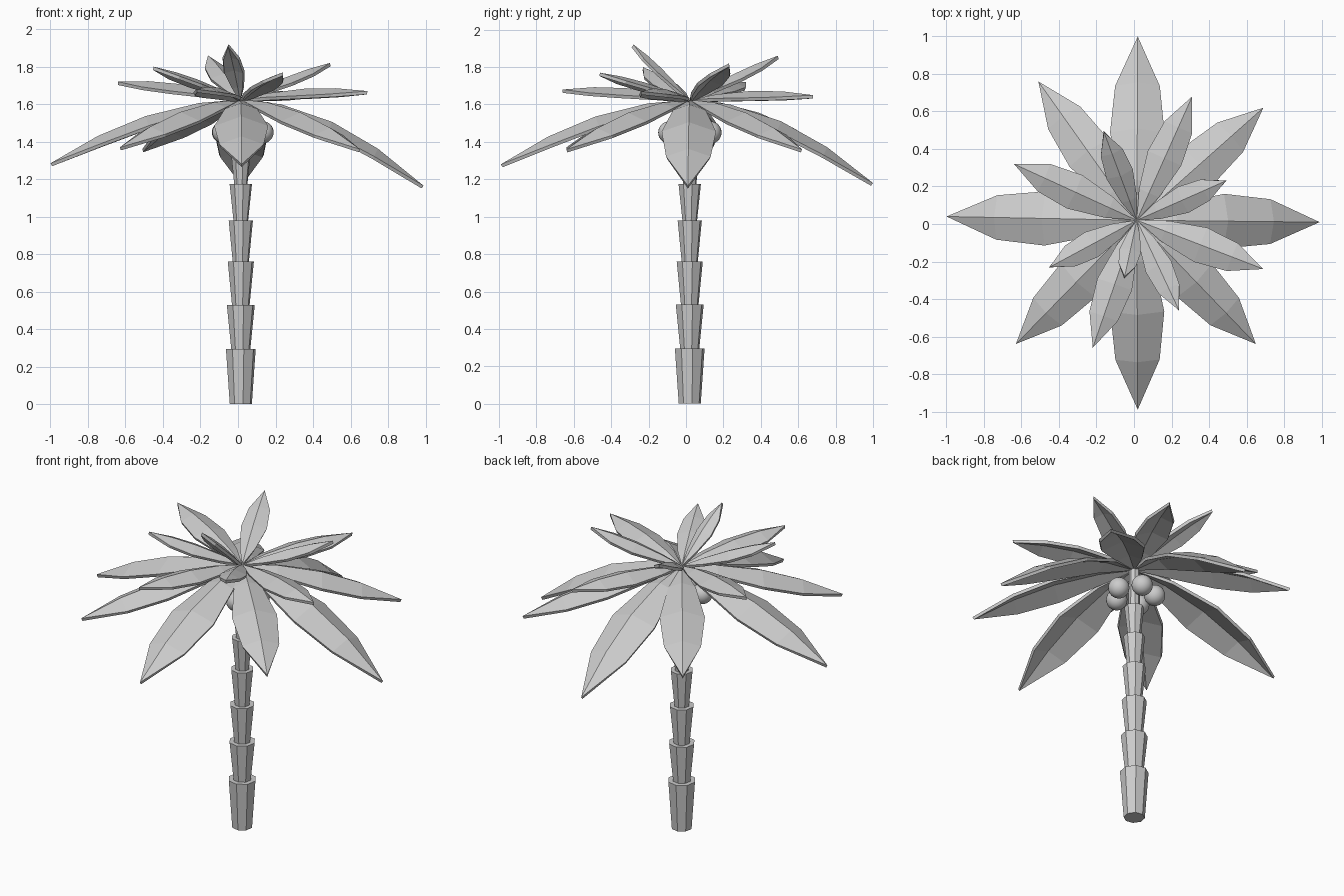
import bpy, math
from mathutils import Vector

cube = bpy.data.objects.get("Cube")
if cube:
    bpy.data.objects.remove(cube, do_unlink=True)

GREY = (0.6, 0.6, 0.6, 1)
mat = bpy.data.materials.new("plain_grey")
mat.use_nodes = True
mat.diffuse_color = GREY
mat.node_tree.nodes["Principled BSDF"].inputs["Base Color"].default_value = GREY

CX, CY = 0.015, 0.02
CROWN = Vector((CX, CY, 1.625))


def add_mesh(name, verts, faces):
    mesh = bpy.data.meshes.new(name)
    mesh.from_pydata(verts, [], faces)
    mesh.materials.append(mat)
    obj = bpy.data.objects.new(name, mesh)
    bpy.context.collection.objects.link(obj)
    return obj


# Frond: ridged blade arching from the crown to its tip
def frond(name, tip, bulge):
    span = Vector(tip) - CROWN
    half = 0.135 * span.length
    side = Vector((-span.y, span.x, 0)).normalized()
    normal = span.cross(side).normalized()
    verts = [CROWN]
    for t, w in ((0.22, 0.6), (0.5, 1.0), (0.75, 0.82)):
        ridge = CROWN + span * t + Vector((0, 0, bulge * 4 * t * (1 - t)))
        drop = normal * half * w * 0.38
        verts += [ridge + side * half * w - drop, ridge, ridge - side * half * w - drop]
    verts.append(Vector(tip))
    faces = [(0, 2, 1), (0, 3, 2)]
    for a in (1, 4):
        faces += [(a, a + 1, a + 4, a + 3), (a + 1, a + 2, a + 5, a + 4)]
    faces += [(7, 8, 10), (8, 9, 10)]
    obj = add_mesh(name, verts, faces)
    solid = obj.modifiers.new("thickness", 'SOLIDIFY')
    solid.thickness = 0.018
    solid.offset = -1


# Drooping outer fronds
outer = [(0.02, 1.0, 1.18), (0.02, -0.99, 1.28), (0.99, 0.01, 1.165), (-1.0, 0.04, 1.285),
         (0.69, 0.62, 1.36), (-0.51, 0.76, 1.36), (-0.63, -0.64, 1.37), (0.65, -0.64, 1.36)]
for i, tip in enumerate(outer):
    frond(f"outer_frond_{i + 1}", tip, 0.24 * (CROWN.z - tip[2]))

# Level middle fronds and rising inner fronds
middle = [(0.31, 0.68, 1.65), (0.69, -0.24, 1.67), (-0.22, -0.66, 1.68), (-0.64, 0.32, 1.72)]
inner = [(-0.05, -0.28, 1.92), (-0.16, 0.49, 1.86), (0.49, 0.23, 1.82),
         (-0.45, -0.23, 1.8), (0.24, -0.46, 1.77)]
for label, tips, bulge in (("middle", middle, 0.035), ("inner", inner, 0.02)):
    for i, tip in enumerate(tips):
        frond(f"{label}_frond_{i + 1}", tip, bulge)

# Trunk: stacked eight-sided segments, each flaring upward
levels = [0, 0.295, 0.53, 0.76, 0.98, 1.175, 1.365, 1.61]
SIDES = 8
for i, (low, high) in enumerate(zip(levels, levels[1:])):
    top = 0.081 - 0.005 * i
    bottom = 0.06 if i == 0 else 0.056 - 0.004 * i
    if i == 6:
        top = 0.03
    verts = []
    for z, r in ((low, bottom), (high, top)):
        for k in range(SIDES):
            a = math.tau * k / SIDES + 0.2
            verts.append((CX + r * math.cos(a), CY + r * math.sin(a), z))
    faces = [(k, (k + 1) % SIDES, (k + 1) % SIDES + SIDES, k + SIDES) for k in range(SIDES)]
    faces += [tuple(reversed(range(SIDES))), tuple(range(SIDES, 2 * SIDES))]
    add_mesh(f"trunk_segment_{i + 1}", verts, faces)

# Round fruits in a ring under the crown
for i in range(5):
    a = math.radians(145 + 72 * i)
    bpy.ops.mesh.primitive_uv_sphere_add(
        segments=24, ring_count=14, radius=0.06,
        location=(CX + 0.115 * math.cos(a), CY + 0.115 * math.sin(a), 1.45))
    fruit = bpy.context.object
    fruit.name = f"fruit_{i + 1}"
    fruit.data.materials.append(mat)
    bpy.ops.object.shade_smooth()
